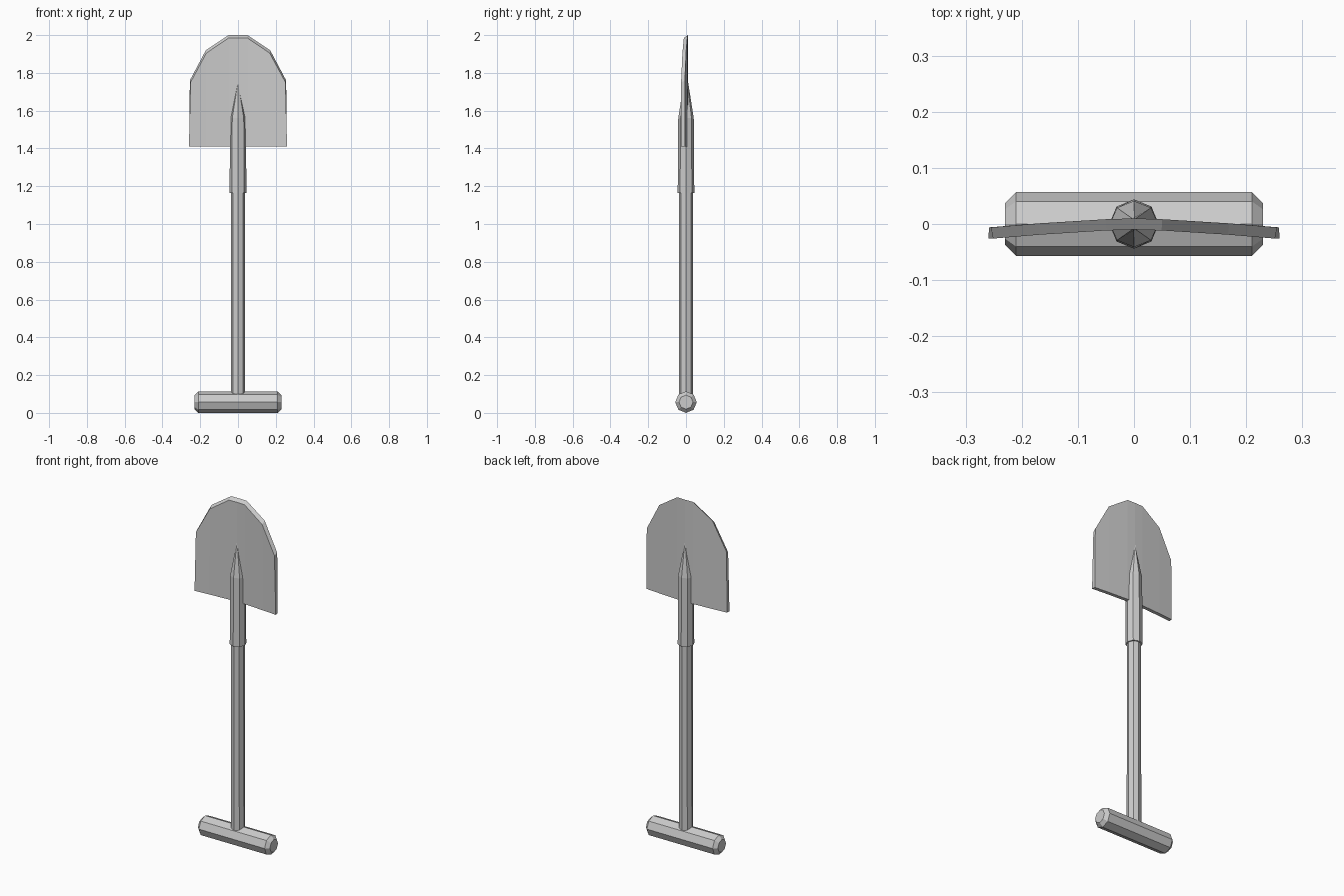
import bpy, bmesh, math

if "Cube" in bpy.data.objects:
    bpy.data.objects.remove(bpy.data.objects["Cube"])


def make_object(name, verts, faces):
    mesh = bpy.data.meshes.new(name)
    mesh.from_pydata(verts, [], faces)
    bm = bmesh.new()
    bm.from_mesh(mesh)
    bmesh.ops.remove_doubles(bm, verts=bm.verts, dist=1e-5)
    bmesh.ops.recalc_face_normals(bm, faces=bm.faces)
    bm.to_mesh(mesh)
    bm.free()
    obj = bpy.data.objects.new(name, mesh)
    bpy.context.collection.objects.link(obj)
    return obj


def loft(name, rings, place, sides=8):
    """Octagonal rings (position, radius_a, radius_b) joined along an axis."""
    verts, faces = [], []
    for pos, ra, rb in rings:
        for i in range(sides):
            a = 2 * math.pi * i / sides
            verts.append(place(pos, ra * math.cos(a), rb * math.sin(a)))
    for r in range(len(rings) - 1):
        for i in range(sides):
            j = (i + 1) % sides
            faces.append((r * sides + i, r * sides + j,
                          (r + 1) * sides + j, (r + 1) * sides + i))
    faces.append(tuple(range(sides)))
    faces.append(tuple(range((len(rings) - 1) * sides, len(rings) * sides)))
    return make_object(name, verts, faces)


def along_z(t, a, b):
    return (a, b, t)


def along_x(t, a, b):
    return (t, a, 0.057 + b)


# cross grip with chamfered ends
loft("grip", [(-0.23, 0.037, 0.037), (-0.21, 0.057, 0.057),
              (0.21, 0.057, 0.057), (0.23, 0.037, 0.037)], along_x)

# shaft
loft("shaft", [(0.07, 0.038, 0.038), (1.25, 0.036, 0.036)], along_z)

# socket, pinched to a point on both faces of the blade
loft("socket", [(1.165, 0.044, 0.044), (1.56, 0.043, 0.041),
                (1.75, 0.001, 0.0115)], along_z)

# blade: columns (x, x at bottom, y of back, top z of back, top z of front)
half = [(0.0, 0.0, 0.010, 2.0, 1.985), (0.05, 0.05, 0.0085, 2.0, 1.985),
        (0.17, 0.172, 0.001, 1.92, 1.905), (0.255, 0.258, -0.006, 1.76, 1.75)]
columns = [(-c[0], -c[1]) + c[2:] for c in half[:0:-1]] + half
thick = 0.02
verts, faces = [], []
for x, xb, y, zb, zf in columns:
    verts += [(xb, y, 1.41), (x, y, zb),
              (x * 0.985, y - thick, zf), (xb * 1.007, y - thick, 1.41)]
for c in range(len(columns) - 1):
    for k in range(4):
        n = (k + 1) % 4
        faces.append((c * 4 + k, c * 4 + n, c * 4 + 4 + n, c * 4 + 4 + k))
last = 4 * (len(columns) - 1)
faces += [(0, 1, 2, 3), (last, last + 1, last + 2, last + 3)]
make_object("blade", verts, faces)
